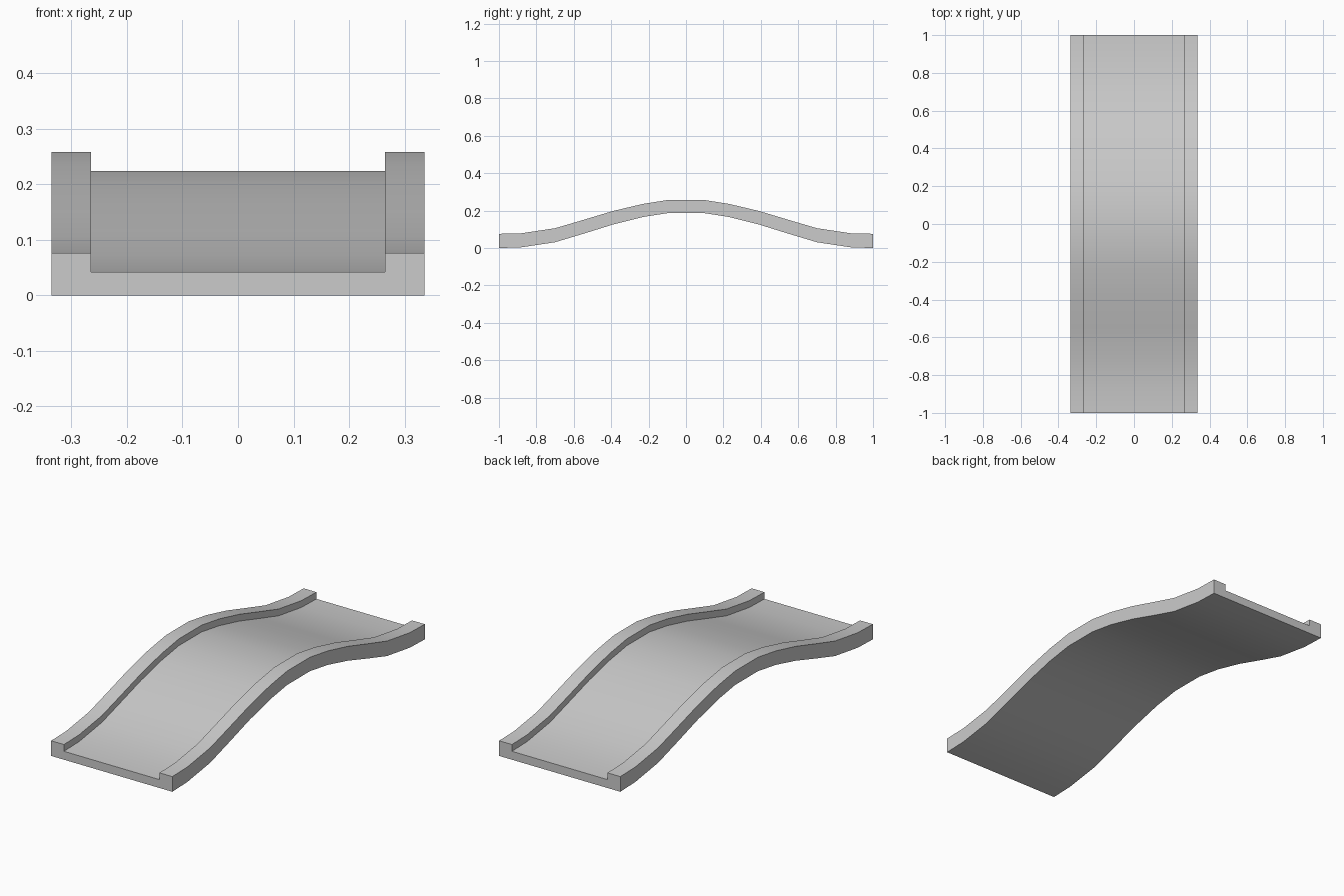
import bpy, bmesh

if "Cube" in bpy.data.objects:
    bpy.data.objects.remove(bpy.data.objects["Cube"])

# Half of the arch: (distance from middle, rail top height, underside height)
half = [(0.09, 0.258, 0.188), (0.23, 0.236, 0.166), (0.39, 0.198, 0.126),
        (0.55, 0.150, 0.076), (0.70, 0.106, 0.031), (0.88, 0.079, 0.004),
        (1.00, 0.076, 0.0)]
stations = [(-y, t, b) for y, t, b in reversed(half)] + half

OUTER, INNER, LIP = 0.336, 0.265, 0.034


def section(top, bottom):
    """Channel cross-section: flat deck with a raised rail on each side."""
    right = [(OUTER, bottom), (OUTER, top), (INNER, top), (INNER, top - LIP)]
    return right + [(-x, z) for x, z in reversed(right)]


# Bridge deck with rails, lofted through the stations
bm = bmesh.new()
rings = [[bm.verts.new((x, y, z)) for x, z in section(t, b)] for y, t, b in stations]
for a, b in zip(rings, rings[1:]):
    for i in range(len(a)):
        j = (i + 1) % len(a)
        bm.faces.new((a[i], a[j], b[j], b[i]))
bm.faces.new(rings[0])
bm.faces.new(rings[-1])
bmesh.ops.recalc_face_normals(bm, faces=bm.faces)

mesh = bpy.data.meshes.new("arched_bridge_deck")
bm.to_mesh(mesh)
bm.free()
deck = bpy.data.objects.new("arched_bridge_deck", mesh)
bpy.context.collection.objects.link(deck)

# Smooth curve along the length, crisp channel edges
bpy.context.view_layer.objects.active = deck
deck.select_set(True)
bpy.ops.object.shade_smooth_by_angle(angle=0.6)
